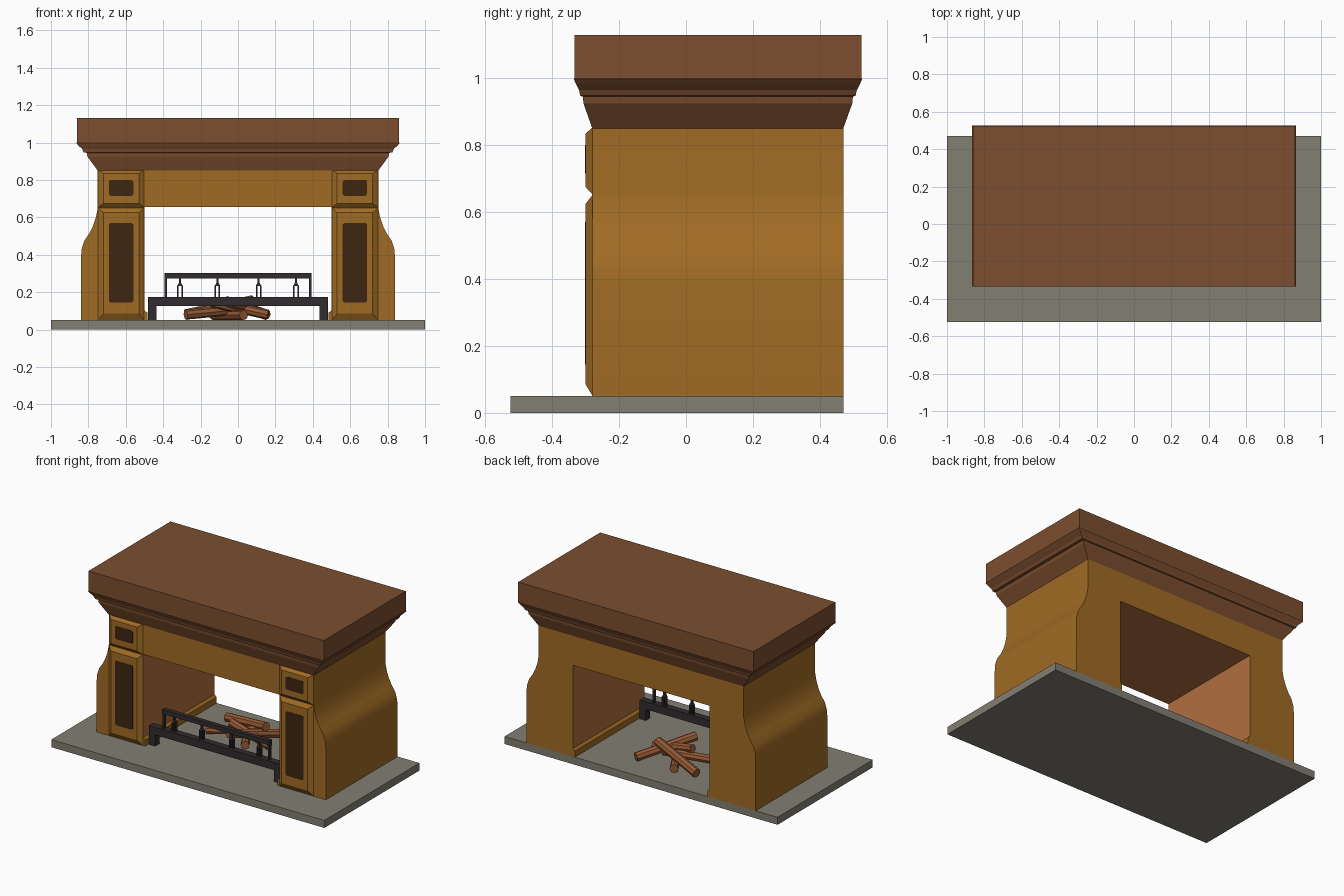
import bpy, bmesh, math
from mathutils import Vector

if "Cube" in bpy.data.objects:
    bpy.data.objects.remove(bpy.data.objects["Cube"])


def material(name, rgb):
    m = bpy.data.materials.new(name)
    lin = [(c / 255 / 12.92) if c < 11 else ((c / 255 + 0.055) / 1.055) ** 2.4 for c in rgb]
    m.diffuse_color = (*lin, 1)
    m.use_nodes = True
    m.node_tree.nodes["Principled BSDF"].inputs["Base Color"].default_value = m.diffuse_color
    return m


STONE = material("grey_stone", (130, 126, 114))
GOLD = material("golden_wood", (160, 107, 36))
BROWN = material("mantel_brown", (124, 78, 47))
DARK = material("dark_panel", (62, 38, 17))
BRICK = material("terracotta_lining", (178, 112, 63))
IRON = material("black_iron", (48, 43, 46))
LOG = material("log_brown", (150, 90, 53))


def finish(name, bm, *mats):
    bmesh.ops.recalc_face_normals(bm, faces=bm.faces)
    me = bpy.data.meshes.new(name)
    bm.to_mesh(me)
    bm.free()
    for m in mats:
        me.materials.append(m)
    ob = bpy.data.objects.new(name, me)
    bpy.context.collection.objects.link(ob)
    return ob


def loft(name, rings, *mats):
    """Skin a stack of equal-length point rings and cap both ends."""
    bm = bmesh.new()
    vs = [[bm.verts.new(p) for p in r] for r in rings]
    n = len(vs[0])
    for a, b in zip(vs, vs[1:]):
        for i in range(n):
            bm.faces.new((a[i], a[(i + 1) % n], b[(i + 1) % n], b[i]))
    bm.faces.new(vs[0])
    bm.faces.new(vs[-1])
    return finish(name, bm, *mats)


def rect_xy(x0, x1, y0, y1, z):
    return [(x0, y0, z), (x1, y0, z), (x1, y1, z), (x0, y1, z)]


def rect_xz(x0, x1, z0, z1, y):
    return [(x0, y, z0), (x1, y, z0), (x1, y, z1), (x0, y, z1)]


def box(name, x, y, z, mat):
    return loft(name, [rect_xy(*x, *y, z[0]), rect_xy(*x, *y, z[1])], mat)


def smooth(ob, deg=30):
    bpy.ops.object.select_all(action='DESELECT')
    ob.select_set(True)
    bpy.context.view_layer.objects.active = ob
    bpy.ops.object.shade_smooth_by_angle(angle=math.radians(deg))


# Hearth slab
box("hearth", (-1, 1), (-0.525, 0.47), (0, 0.05), STONE)

# Surround: flared legs around an open firebox, extruded front to back
half = [(0.5, 0.655), (0.5, 0.05), (0.84, 0.05), (0.84, 0.38), (0.836, 0.43), (0.822, 0.475),
        (0.795, 0.515), (0.775, 0.555), (0.76, 0.60), (0.752, 0.64), (0.75, 0.655), (0.75, 0.855)]
outline = half + [(-x, z) for x, z in reversed(half)]
surround = loft("surround", [[(x, y, z) for x, z in outline] for y in (-0.28, 0.47)], GOLD, BRICK)
for p in surround.data.polygons:          # firebox lining faces
    c = p.center
    if abs(p.normal.y) < 0.1 and abs(c.x) < 0.51 and 0.06 < c.z < 0.7:
        p.material_index = 1
smooth(surround)

# Mantel: moulding rings widen twice as fast sideways as in depth
profile = [(0, 0.85), (0.055, 0.925), (0.059, 0.945), (0.075, 0.948), (0.083, 0.965),
           (0.104, 0.985), (0.115, 0.997), (0.112, 1.0), (0.112, 1.13)]
loft("mantel", [rect_xy(-0.75 - d, 0.75 + d, -0.28 - d * 0.48, 0.47 + d * 0.49, z)
                for d, z in profile], BROWN)


def chamfered(x0, x1, z0, z1, c, y):
    pts = [(x0 + c, z0), (x1 - c, z0), (x1, z0 + c), (x1, z1 - c),
           (x1 - c, z1), (x0 + c, z1), (x0, z1 - c), (x0, z0 + c)]
    return [(x, y, z) for x, z in pts]


for s, side in ((-1, "left"), (1, "right")):
    # Raised pilaster blocks with bevelled edges and dark panels
    for tag, z0, z1, lo, hi, p0, p1 in (("lower", 0.05, 0.652, 0.085, 0.625, 0.145, 0.57),
                                        ("upper", 0.652, 0.853, 0.675, 0.835, 0.715, 0.80)):
        loft(f"{side}_{tag}_pilaster",
             [rect_xz(s * 0.5, s * 0.75, z0, z1, -0.279), rect_xz(s * 0.53, s * 0.72, lo, hi, -0.3)], GOLD)
        loft(f"{side}_{tag}_panel",
             [chamfered(*sorted((s * 0.56, s * 0.69)), p0, p1, 0.008, y) for y in (-0.298, -0.302)], DARK)
    # Skirting along the firebox wall
    sk = [(0.501, 0.05), (0.485, 0.05), (0.485, 0.09), (0.501, 0.105)]
    loft(f"{side}_skirting", [[(s * x, y, z) for x, z in sk] for y in (-0.28, 0.469)], GOLD)
    # Grate feet and end posts
    box(f"{side}_grate_foot", sorted((s * 0.435, s * 0.48)), (-0.245, -0.2), (0.05, 0.13), IRON)
    box(f"{side}_grate_post", sorted((s * 0.38, s * 0.393)), (-0.23, -0.21), (0.17, 0.28), IRON)

# Grate rails
box("grate_beam", (-0.48, 0.48), (-0.245, -0.2), (0.125, 0.175), IRON)
box("grate_rail", (-0.393, 0.393), (-0.235, -0.205), (0.273, 0.302), IRON)

# Forked grate spindles
for i, x in enumerate((-0.31, -0.11, 0.11, 0.31)):
    for s in (-1, 1):
        box(f"spindle_{i}_prong", sorted((x + s * 0.007, x + s * 0.015)), (-0.23, -0.21), (0.17, 0.235), IRON)
    loft(f"spindle_{i}_neck", [rect_xy(x - w, x + w, -0.22 - d, -0.22 + d, z) for w, d, z in
                               ((0.015, 0.011, 0.232), (0.006, 0.008, 0.25), (0.006, 0.008, 0.275))], IRON)

# Log pile
logs = [((0.15, 0.31, 0.08), (-0.06, -0.02, 0.15), 0.029),
        ((-0.28, 0.29, 0.08), (0.08, 0.18, 0.155), 0.029),
        ((-0.28, 0.07, 0.08), (0.03, 0.2, 0.11), 0.027),
        ((0.16, 0.1, 0.08), (-0.14, 0.13, 0.145), 0.027),
        ((-0.13, 0.31, 0.077), (0.03, 0.03, 0.077), 0.027)]
for i, (a, b, r) in enumerate(logs):
    a, b = Vector(a), Vector(b)
    q = (b - a).to_track_quat('Z', 'Y')
    ring = [Vector((r * math.cos(k * math.pi / 4), r * math.sin(k * math.pi / 4), 0)) for k in range(8)]
    loft(f"log_{i}", [[q @ v + end for v in ring] for end in (a, b)], LOG)
